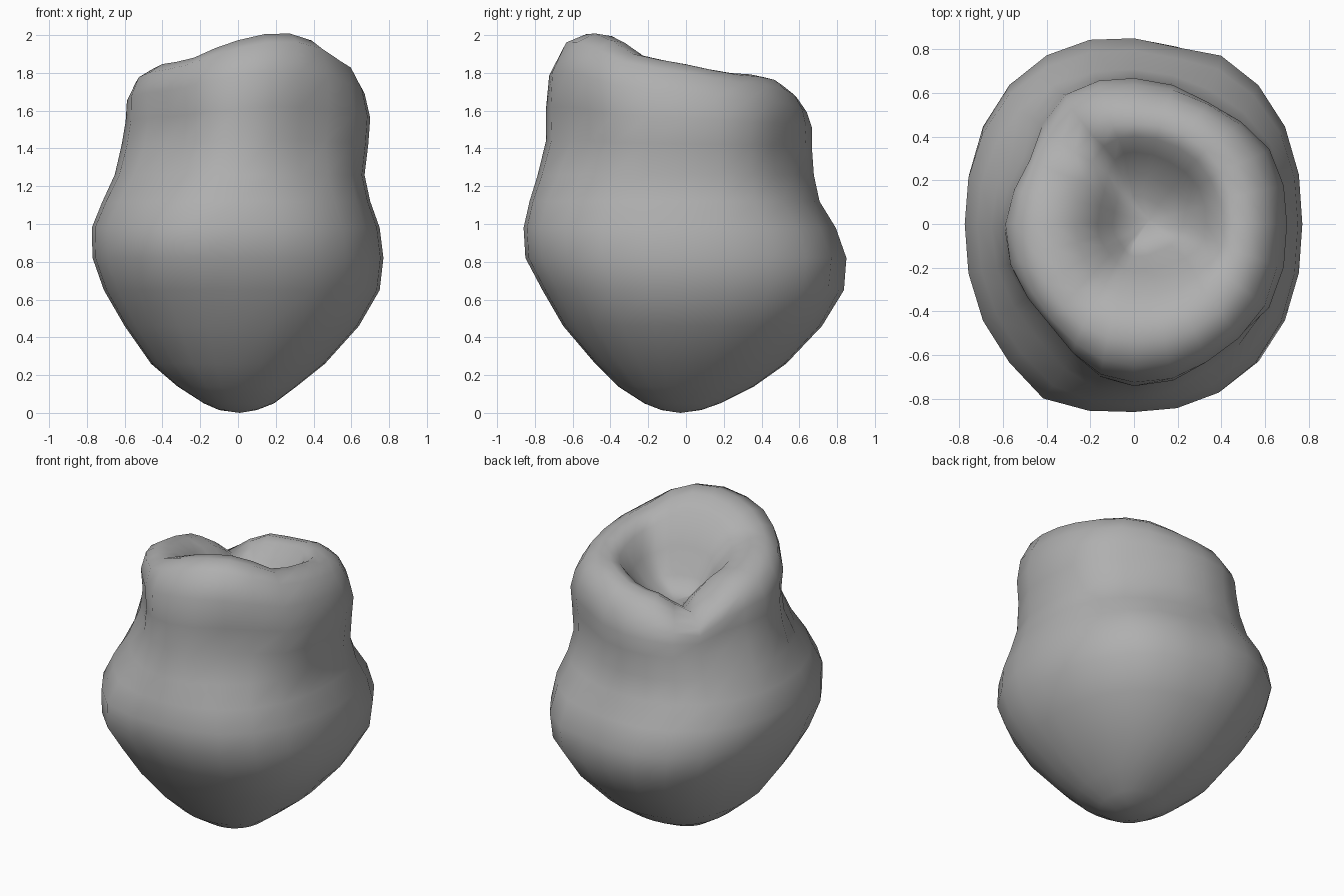
import bpy
import bmesh
from math import sin, cos, radians, exp

cube = bpy.data.objects.get("Cube")
if cube:
    bpy.data.objects.remove(cube, do_unlink=True)

SEGMENTS = 24
SQUARENESS = 2.3

# Cross-sections from the base, up the wall, over the rim and into the hollow:
# height, right, left, front and back extent, share of the rim's unevenness
RINGS = [
    (0.015, .10, .10, .13, .08, 0),
    (0.05, .18, .19, .22, .18, 0),
    (0.14, .32, .31, .36, .36, 0),
    (0.26, .46, .46, .48, .53, 0),
    (0.46, .60, .64, .65, .72, 0),
    (0.65, .71, .75, .76, .84, 0),
    (0.82, .77, .77, .85, .86, 0),
    (0.98, .775, .75, .86, .80, 0),
    (1.12, .72, .70, .83, .71, 0),
    (1.26, .66, .67, .79, .68, 0),
    (1.42, .63, .69, .75, .67, .1),
    (1.55, .61, .70, .75, .67, .3),
    (1.67, .60, .67, .73, .64, .6),
    (1.77, .55, .61, .65, .59, .9),
    (1.815, .47, .53, .54, .53, 1),
    (1.82, .38, .45, .44, .46, 1),
    (1.78, .27, .39, .33, .40, .9),
    (1.66, .17, .33, .22, .33, .6),
    (1.55, .10, .25, .15, .23, .2),
    (1.49, .02, .16, .09, .13, 0),
]

# Hollows in the wall: direction, height, angular spread, vertical spread, depth
DENTS = [
    (225, 1.5, 26, .3, .20),
    (306, 1.45, 18, .22, .12),
    (150, 1.55, 20, .3, .14),
    (56, 1.4, 20, .3, .10),
    (80, .85, 8, .2, .06),
    (243, .9, 12, .25, -.05),
]

# Rises and dips along the rim: direction, angular spread, height
RIM_BUMPS = [
    (296, 36, .085),
    (235, 16, -.025),
    (135, 16, -.14),
    (55, 20, .03),
    (332, 14, -.03),
]


def bell(value, spread):
    return exp(-(value / spread) ** 2)


def angle_gap(angle, direction):
    return (angle - direction + 180) % 360 - 180


def ring_point(ring, step):
    z, right, left, front, back, share = ring
    angle = 360 * step / SEGMENTS
    c, s = cos(radians(angle)), sin(radians(angle))
    # Slightly squared oval, pressed in by the dents
    scale = (abs(c) ** SQUARENESS + abs(s) ** SQUARENESS) ** (-1 / SQUARENESS)
    for direction, height, spread, rise, depth in DENTS:
        scale -= depth * bell(angle_gap(angle, direction), spread) * bell(z - height, rise)
    x = c * scale * (left if c > 0 else right)
    y = s * scale * (back if s > 0 else front)
    # Rim leans back and is uneven
    lift = 0.05 * x - 0.2 * y
    for direction, spread, height in RIM_BUMPS:
        lift += height * bell(angle_gap(angle, direction), spread)
    return x, y, z + share * lift


# Lumpy hollow-topped body as one closed skin
bm = bmesh.new()
loops = [[bm.verts.new(ring_point(r, s)) for s in range(SEGMENTS)] for r in RINGS]
for lower, upper in zip(loops, loops[1:]):
    for i in range(SEGMENTS):
        j = (i + 1) % SEGMENTS
        bm.faces.new((lower[i], lower[j], upper[j], upper[i]))

# Close the base and the floor of the hollow
base_tip = bm.verts.new((0.01, -0.03, 0))
hollow_floor = bm.verts.new((0.07, 0.02, 1.47))
for i in range(SEGMENTS):
    j = (i + 1) % SEGMENTS
    bm.faces.new((loops[0][j], loops[0][i], base_tip))
    bm.faces.new((loops[-1][i], loops[-1][j], hollow_floor))
bmesh.ops.recalc_face_normals(bm, faces=bm.faces)

mesh = bpy.data.meshes.new("lumpy_body")
bm.to_mesh(mesh)
bm.free()
body = bpy.data.objects.new("lumpy_body", mesh)
bpy.context.collection.objects.link(body)

# Plain mid-grey surface
grey = bpy.data.materials.new("mid_grey")
grey.use_nodes = True
colour = (0.43, 0.43, 0.43, 1)
grey.diffuse_color = colour
grey.node_tree.nodes["Principled BSDF"].inputs["Base Color"].default_value = colour
mesh.materials.append(grey)

for polygon in mesh.polygons:
    polygon.use_smooth = True
